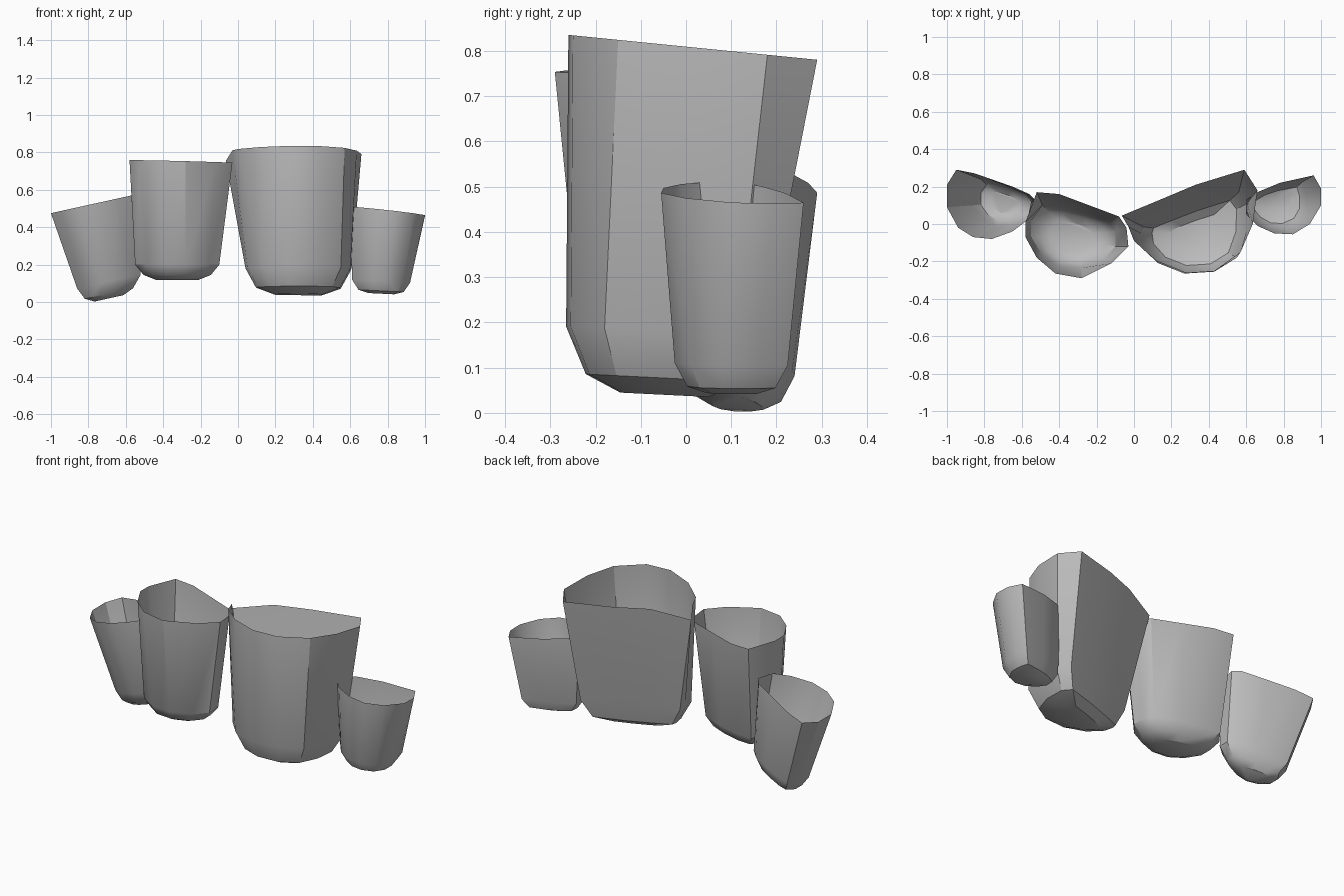
import bpy
import bmesh

if "Cube" in bpy.data.objects:
    bpy.data.objects.remove(bpy.data.objects["Cube"], do_unlink=True)

# One plain grey for every pouch
grey = bpy.data.materials.new("plain_grey")
grey.use_nodes = True
colour = (0.5, 0.5, 0.5, 1)
grey.diffuse_color = colour
grey.node_tree.nodes["Principled BSDF"].inputs["Base Color"].default_value = colour


def centre(outline):
    """Middle of an outline's bounding box."""
    return [(min(axis) + max(axis)) / 2 for axis in zip(*outline)]


def add_ring(bm, outline, scale, z, slope):
    """Ring of vertices: an outline scaled about its middle on a sloping plane."""
    cx, cy = centre(outline)
    ring = []
    for x, y in outline:
        dx, dy = (x - cx) * scale, (y - cy) * scale
        ring.append(bm.verts.new((cx + dx, cy + dy, z + slope[0] * dx + slope[1] * dy)))
    return ring


def make_pouch(name, rim, rim_z, rim_slope, base, base_z, base_slope, floor, dip=None):
    """Open pouch: rim outline lofted to a base outline, then rounded to a floor.

    floor: (scale, height) of the rings under the base; dip: (rim index, drop)
    """
    bm = bmesh.new()
    rings = [add_ring(bm, rim, 1, rim_z, rim_slope)]
    for scale, z in [(1, base_z)] + floor:
        rings.append(add_ring(bm, base, scale, z, base_slope))
    if dip:
        rings[0][dip[0]].co.z -= dip[1]
    n = len(rim)
    for upper, lower in zip(rings, rings[1:]):
        for i in range(n):
            j = (i + 1) % n
            bm.faces.new((upper[i], lower[i], lower[j], upper[j]))
    bm.faces.new(rings[-1][::-1])
    mesh = bpy.data.meshes.new(name)
    bm.to_mesh(mesh)
    bm.free()
    mesh.materials.append(grey)
    obj = bpy.data.objects.new(name, mesh)
    bpy.context.collection.objects.link(obj)
    bpy.ops.object.select_all(action="DESELECT")
    obj.select_set(True)
    bpy.context.view_layer.objects.active = obj
    bpy.ops.object.shade_smooth_by_angle(angle=0.55)


# Outlines start at the back edge and run counter-clockwise from above
make_pouch(
    "large_pouch",
    rim=[(.59, .29), (.33, .21), (.14, .13), (-.065, .045), (-.03, -.015), (0, -.09),
         (.12, -.195), (.28, -.26), (.43, -.25), (.57, -.15), (.635, 0), (.66, .18)],
    rim_z=.808, rim_slope=(0, -.1),
    base=[(.56, .17), (.34, .1), (.17, .035), (.05, -.015), (.04, -.05), (.05, -.12),
          (.13, -.21), (.27, -.265), (.43, -.255), (.55, -.18), (.6, -.04), (.605, .11)],
    base_z=.18, base_slope=(0, -.05),
    floor=[(.8, .077), (.45, .04)], dip=(3, .05))

make_pouch(
    "medium_pouch",
    rim=[(-.52, .17), (-.4, .16), (-.24, .1), (-.08, .04), (-.04, -.02), (-.03, -.12),
         (-.12, -.21), (-.28, -.29), (-.42, -.265), (-.52, -.18), (-.58, -.07), (-.58, .01)],
    rim_z=.752, rim_slope=(-.025, -.01),
    base=[(-.49, .1), (-.4, .095), (-.26, .06), (-.13, .005), (-.1, -.04), (-.1, -.12),
          (-.16, -.19), (-.28, -.235), (-.4, -.225), (-.49, -.165), (-.55, -.07), (-.55, .02)],
    base_z=.2, base_slope=(0, 0),
    floor=[(.8, .145), (.5, .118)])

make_pouch(
    "right_small_pouch",
    rim=[(-.95, .29), (-.85, .27), (-.7, .21), (-.58, .16), (-.55, .12), (-.57, .02),
         (-.65, -.04), (-.76, -.08), (-.86, -.07), (-.94, -.02), (-1, .09), (-1, .21)],
    rim_z=.525, rim_slope=(.22, 0),
    base=[(-.82, .24), (-.76, .235), (-.65, .2), (-.56, .16), (-.52, .12), (-.52, .06),
          (-.57, .02), (-.66, -.01), (-.74, -.01), (-.81, .03), (-.86, .1), (-.86, .18)],
    base_z=.11, base_slope=(.22, 0),
    floor=[(.76, .046), (.45, .02)])

make_pouch(
    "left_small_pouch",
    rim=[(.96, .26), (.78, .22), (.66, .17), (.6, .13), (.6, .05), (.66, -.01),
         (.75, -.05), (.85, -.055), (.94, 0), (1, .1), (1, .19)],
    rim_z=.487, rim_slope=(-.11, -.03),
    base=[(.9, .225), (.77, .2), (.68, .17), (.615, .13), (.61, .07), (.65, .02),
          (.72, -.02), (.8, -.025), (.88, .01), (.92, .08), (.92, .16)],
    base_z=.112, base_slope=(-.05, 0),
    floor=[(.78, .06), (.45, .045)])
